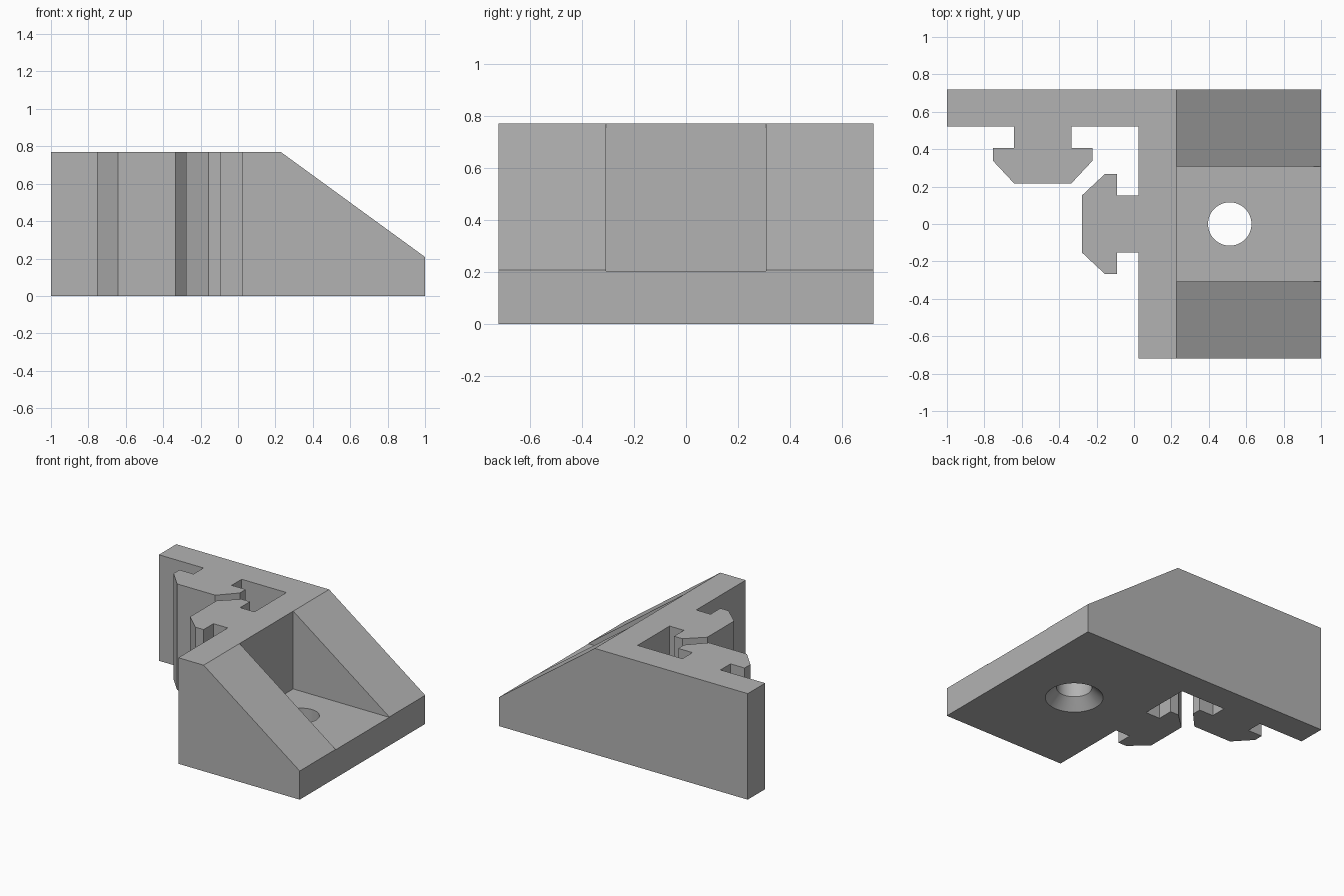
import bpy
import bmesh
import math
from mathutils import Vector

cube = bpy.data.objects.get("Cube")
if cube:
    bpy.data.objects.remove(cube, do_unlink=True)

HEIGHT, FLOOR, HALF = 0.77, 0.205, 0.72
WALL_IN, WALL_OUT = 0.025, 0.228
HOLE_X, HOLE_R, SINK_R = 0.512, 0.116, 0.19

grey = bpy.data.materials.new("plain grey")
grey.use_nodes = True
colour = (0.45, 0.45, 0.45, 1)
grey.diffuse_color = colour
grey.node_tree.nodes["Principled BSDF"].inputs["Base Color"].default_value = colour


def prism(name, points, direction):
    """Extrude a closed outline of 3D points along a direction."""
    bm = bmesh.new()
    face = bm.faces.new([bm.verts.new(p) for p in points])
    new = bmesh.ops.extrude_face_region(bm, geom=[face])["geom"]
    bmesh.ops.translate(bm, vec=Vector(direction),
                        verts=[v for v in new if isinstance(v, bmesh.types.BMVert)])
    bmesh.ops.recalc_face_normals(bm, faces=bm.faces)
    mesh = bpy.data.meshes.new(name)
    bm.to_mesh(mesh)
    bm.free()
    mesh.materials.append(grey)
    obj = bpy.data.objects.new(name, mesh)
    bpy.context.collection.objects.link(obj)
    return obj


def slot_key(origin, along, out):
    """Outline of a T-shaped key: (side, distance from the wall)."""
    half = [(0.153, 0), (0.153, 0.115), (0.266, 0.115), (0.266, 0.182), (0.153, 0.303)]
    outline = [(-s, d) for s, d in half] + [(s, d) for s, d in reversed(half)]
    return [Vector(origin) + Vector(along) * s + Vector(out) * d for s, d in outline]


# Plan outline: back wing, side wall and base, with a key on each inner wall
plan = [Vector(p) for p in ((-1, HALF), (-1, 0.52))]
plan += slot_key((-0.488, 0.52), (1, 0), (0, -1))
plan.append(Vector((WALL_IN, 0.52)))
plan += slot_key((WALL_IN, 0), (0, -1), (-1, 0))
plan += [Vector(p) for p in ((WALL_IN, -HALF), (1, -HALF), (1, HALF))]
bracket = prism("corner_bracket", [(p.x, p.y, 0) for p in plan], (0, 0, HEIGHT))

# Sloped top of the two side ribs
slope = (FLOOR + 0.003 - HEIGHT) / (1 - WALL_OUT)


def slope_z(x):
    return HEIGHT + slope * (x - WALL_OUT)


slope_cutter = prism("slope_cutter", [(x, -1, z) for x, z in (
    (WALL_OUT - 0.1, slope_z(WALL_OUT - 0.1)), (1.2, slope_z(1.2)), (1.2, 1))], (0, 2, 0))

# Open pocket between the ribs
pocket_cutter = prism("pocket_cutter", [(x, y, FLOOR) for x, y in (
    (WALL_OUT, -0.308), (1.2, -0.308), (1.2, 0.308), (WALL_OUT, 0.308))], (0, 0, 1))

# Screw hole, countersunk from below
sink = SINK_R - HOLE_R
rings = [(SINK_R + 0.05, -0.05), (HOLE_R, sink), (HOLE_R, 0.5)]
bm = bmesh.new()
loops = [[bm.verts.new((HOLE_X + r * math.cos(a), r * math.sin(a), z))
          for a in (math.tau * i / 48 for i in range(48))] for r, z in rings]
for low, high in zip(loops, loops[1:]):
    for i in range(48):
        j = (i + 1) % 48
        bm.faces.new((low[i], low[j], high[j], high[i]))
bm.faces.new(loops[0])
bm.faces.new(loops[-1])
bmesh.ops.recalc_face_normals(bm, faces=bm.faces)
mesh = bpy.data.meshes.new("hole_cutter")
bm.to_mesh(mesh)
bm.free()
mesh.materials.append(grey)
hole_cutter = bpy.data.objects.new("hole_cutter", mesh)
bpy.context.collection.objects.link(hole_cutter)

# Cut, then drop the cutters
bpy.ops.object.select_all(action="DESELECT")
bpy.context.view_layer.objects.active = bracket
bracket.select_set(True)
for cutter in (slope_cutter, pocket_cutter, hole_cutter):
    cutter.hide_render = True
    cut = bracket.modifiers.new(cutter.name, "BOOLEAN")
    cut.operation, cut.solver, cut.object = "DIFFERENCE", "EXACT", cutter
    bpy.ops.object.modifier_apply(modifier=cut.name)
    bpy.data.objects.remove(cutter, do_unlink=True)
bpy.ops.object.shade_smooth_by_angle(angle=math.radians(25))
